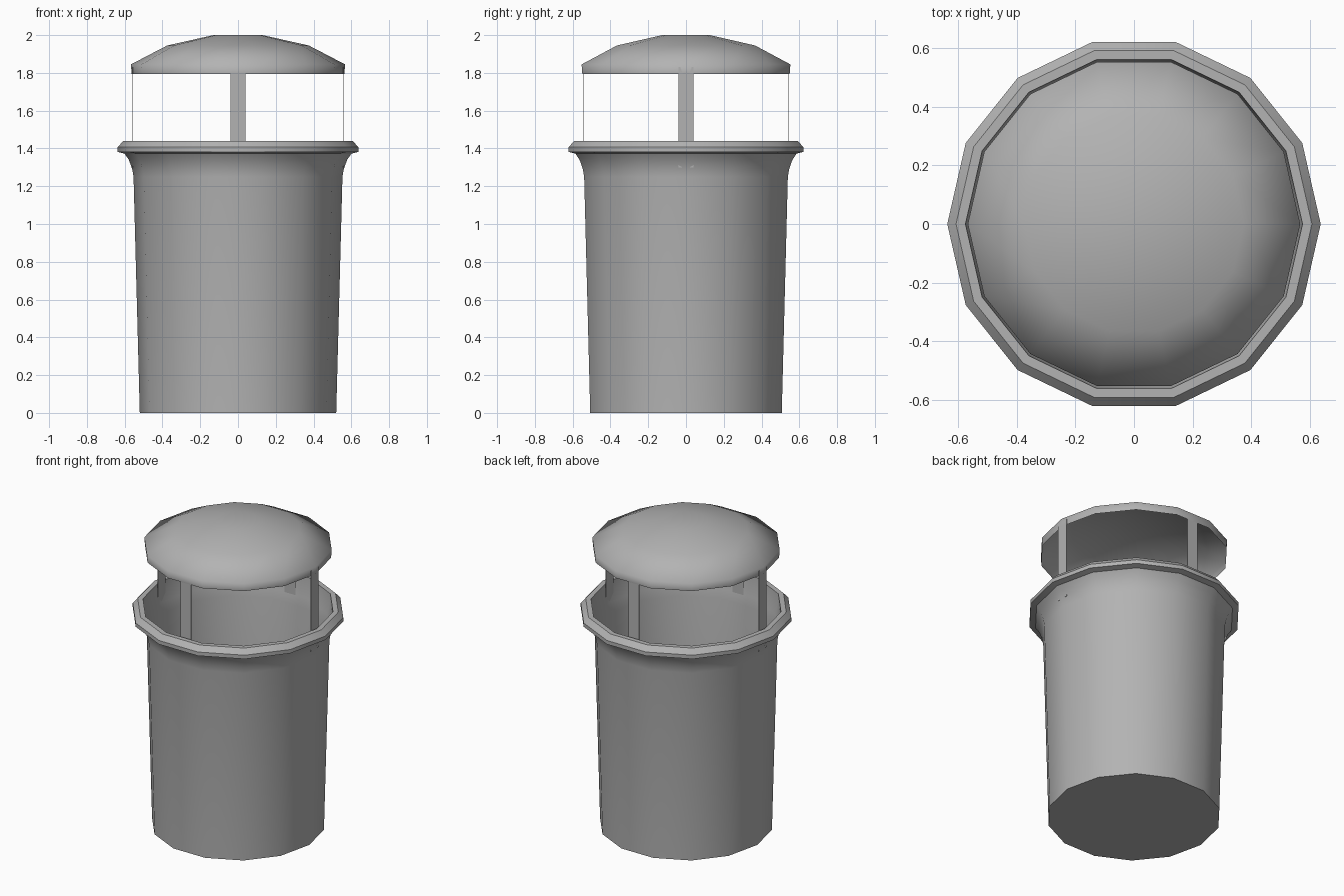
import bpy, bmesh, math
from mathutils import Matrix, Vector

SIDES = 14

cube = bpy.data.objects.get("Cube")
if cube:
    bpy.data.objects.remove(cube, do_unlink=True)

grey = bpy.data.materials.new("painted grey metal")
grey.use_nodes = True
grey.diffuse_color = (0.45, 0.45, 0.45, 1)
grey.node_tree.nodes["Principled BSDF"].inputs["Base Color"].default_value = (0.45, 0.45, 0.45, 1)


def finish(name, bm, smooth_angle=None):
    """Turn a bmesh into a named, coloured and shaded object."""
    mesh = bpy.data.meshes.new(name)
    bm.to_mesh(mesh)
    bm.free()
    mesh.materials.append(grey)
    obj = bpy.data.objects.new(name, mesh)
    bpy.context.collection.objects.link(obj)
    if smooth_angle:
        bpy.ops.object.select_all(action="DESELECT")
        obj.select_set(True)
        bpy.context.view_layer.objects.active = obj
        bpy.ops.object.shade_smooth_by_angle(angle=math.radians(smooth_angle))
    return obj


def lathe(name, profile, cap_start, cap_end, smooth_angle):
    """Sweep (radius, height) points round z; points run so normals face out."""
    bm = bmesh.new()
    rings = []
    for r, z in profile:
        angles = [math.tau * i / SIDES for i in range(SIDES)]
        rings.append([bm.verts.new((r * math.cos(a), r * math.sin(a), z)) for a in angles])
    for low, high in zip(rings, rings[1:]):
        for i in range(SIDES):
            j = (i + 1) % SIDES
            bm.faces.new((low[i], low[j], high[j], high[i]))
    if cap_start:
        bm.faces.new(rings[0][::-1])
    if cap_end:
        bm.faces.new(rings[-1])
    return finish(name, bm, smooth_angle)


# Tapered bin: outer wall, flared lip, then inner wall down to the floor
lathe("bin_body", [
    (0.52, 0), (0.553, 1.25), (0.56, 1.29), (0.578, 1.34), (0.6, 1.372),
    (0.637, 1.382), (0.637, 1.407), (0.607, 1.44), (0.575, 1.44),
    (0.57, 1.38), (0.556, 1.31), (0.545, 1.25), (0.512, 0.01),
], True, True, 40)

# Open-bottomed domed lid
lathe("lid", [
    (0.563, 1.795), (0.567, 1.845), (0.375, 1.945), (0.13, 2.0),
], False, True, 80)

# Four thin flat straps holding the lid over the bin
for name, turn, radius in (("right_strap", 180, 0.558), ("left_strap", 0, 0.558),
                           ("front_strap", 270, 0.543), ("back_strap", 90, 0.543)):
    bm = bmesh.new()
    bmesh.ops.create_cube(bm, size=1)
    bm.transform(Matrix.Rotation(math.radians(turn), 4, "Z")
                 @ Matrix.Translation(Vector((radius, 0, 1.565)))
                 @ Matrix.Diagonal((0.002, 0.08, 0.53, 1)))
    finish(name, bm)
